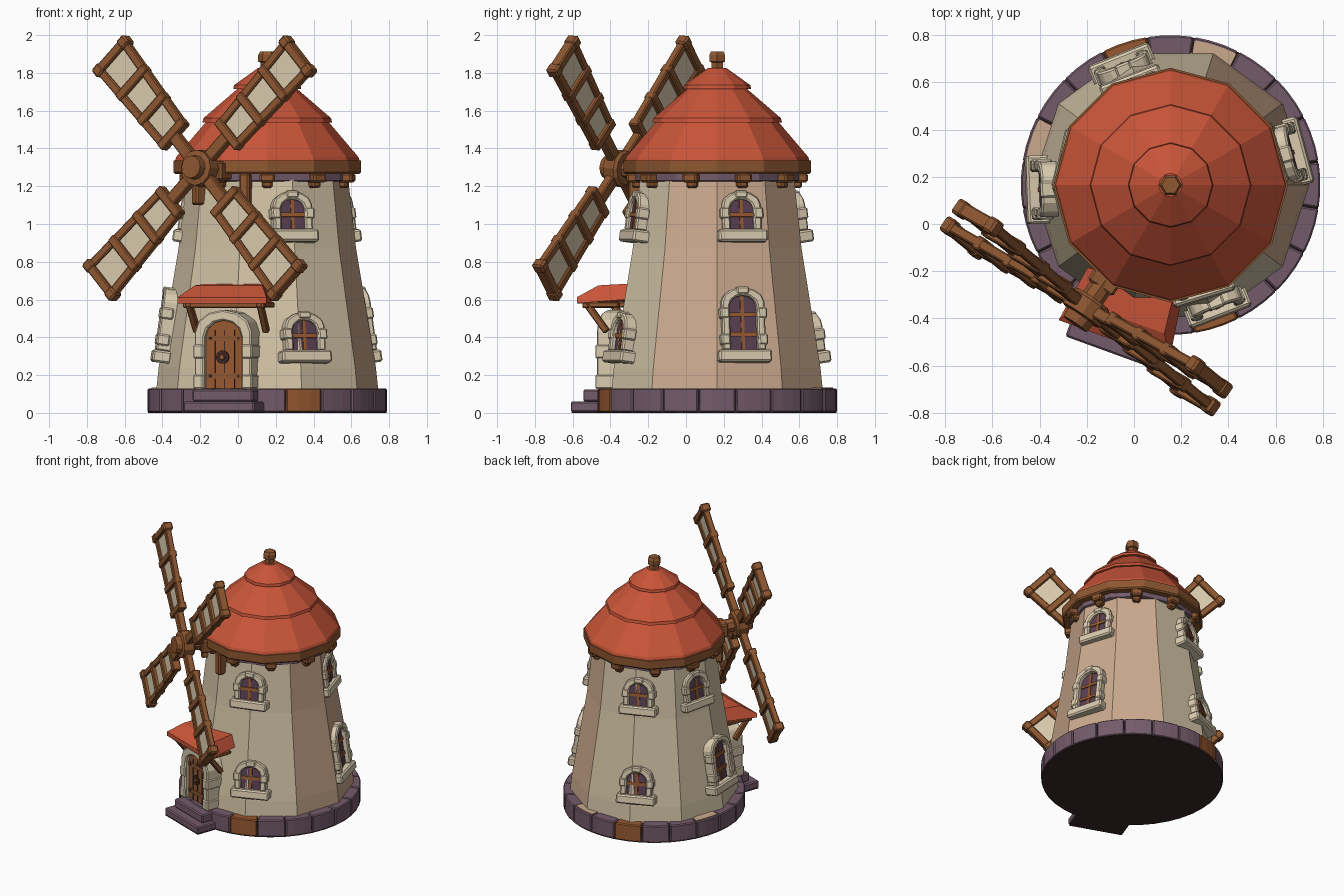
import bpy, bmesh
from math import sin, cos, pi, radians
from mathutils import Matrix, Vector

if "Cube" in bpy.data.objects:
    bpy.data.objects.remove(bpy.data.objects["Cube"])


def material(name, r, g, b):
    m = bpy.data.materials.new(name)
    m.use_nodes = True
    m.diffuse_color = (r, g, b, 1)
    node = m.node_tree.nodes["Principled BSDF"]
    node.inputs["Base Color"].default_value = (r, g, b, 1)
    node.inputs["Roughness"].default_value = 0.9
    return m


RED = material("roof red", 0.58, 0.09, 0.04)
WOOD = material("brown wood", 0.27, 0.095, 0.03)
DOOR = material("orange wood", 0.31, 0.10, 0.03)
WALL = material("cream plaster", 0.65, 0.55, 0.38)
TAN = material("tan plaster", 0.60, 0.40, 0.27)
TRIM = material("pale stone", 0.70, 0.60, 0.43)
STONE = material("purple stone", 0.175, 0.105, 0.145)
GLASS = material("dark purple glass", 0.10, 0.05, 0.085)
IRON = material("dark iron", 0.045, 0.02, 0.02)

CENTRE = Matrix.Translation((0.155, 0.165, 0))
UPRIGHT = Matrix.Rotation(pi / 2, 4, "X")


def place(angle, r=0, z=0, lean=0):
    """Local frame on the tower: y points outward, x runs along the wall."""
    return (CENTRE @ Matrix.Rotation(radians(angle - 90), 4, "Z")
            @ Matrix.Translation((0, r, z)) @ Matrix.Rotation(radians(lean), 4, "X"))


def finish(name, bm, mats, M, bevel=0):
    bmesh.ops.recalc_face_normals(bm, faces=bm.faces)
    me = bpy.data.meshes.new(name)
    bm.to_mesh(me)
    bm.free()
    for m in mats:
        me.materials.append(m)
    ob = bpy.data.objects.new(name, me)
    ob.matrix_world = M
    bpy.context.collection.objects.link(ob)
    if bevel:
        mod = ob.modifiers.new("soft edges", "BEVEL")
        mod.width = bevel
        mod.segments = 1


def box(name, mat, size, loc, M, bevel=0.006):
    bm = bmesh.new()
    bmesh.ops.create_cube(bm, size=1, matrix=Matrix.Translation(loc) @ Matrix.Diagonal((*size, 1)))
    finish(name, bm, [mat], M, bevel)


def beam(name, mat, p, q, w, d, M):
    p, q = Vector(p), Vector(q)
    turn = (q - p).to_track_quat("Z", "Y").to_matrix().to_4x4()
    at = Matrix.Translation((p + q) / 2) @ turn
    box(name, mat, (w, d, (q - p).length), (0, 0, 0), M @ at)


def prism(name, mat, pts, z0, z1, M, bevel=0):
    bm = bmesh.new()
    low = [bm.verts.new((x, y, z0)) for x, y in pts]
    high = [bm.verts.new((x, y, z1)) for x, y in pts]
    bm.faces.new(low)
    bm.faces.new(high)
    for i in range(len(pts)):
        j = (i + 1) % len(pts)
        bm.faces.new((low[i], low[j], high[j], high[i]))
    finish(name, bm, [mat], M, bevel)


def lathe(name, mats, profile, n, M, rule=None):
    bm = bmesh.new()
    rings = [[bm.verts.new((r * cos(2 * pi * k / n), r * sin(2 * pi * k / n), z))
              for k in range(n)] for r, z in profile]
    for a, b in zip(rings, rings[1:]):
        for k in range(n):
            j = (k + 1) % n
            f = bm.faces.new((a[k], a[j], b[j], b[k]))
            f.material_index = rule(k) if rule else 0
    bm.faces.new(rings[0])
    bm.faces.new(rings[-1])
    finish(name, bm, mats, M)


def arch(w, h, rise):
    """Arched outline from bottom left over the top to bottom right."""
    top = [(-w * cos(pi * i / 6), h - rise + rise * sin(pi * i / 6)) for i in range(7)]
    return [(-w, 0)] + top + [(w, 0)]


def arch_frame(name, w, h, rise, t, back, front, M):
    pts = arch(w + t, h + t, rise + t * 0.5) + arch(w, h, rise)[::-1]
    prism(name, TRIM, pts, -front, back, M @ UPRIGHT, 0.008)


# Foundation: dark underside and ring of stones, a few with pale worn tops
lathe("floor", [IRON], [(0.632, 0), (0.632, 0.004), (0.6, 0.1)], 40, CENTRE)
for k in range(20):
    arc = [radians(a) for a in (-8.8, -3, 3, 8.8)]
    pts = [(0.635 * sin(a), 0.635 * cos(a)) for a in arc]
    pts += [(0.5 * sin(a), 0.5 * cos(a)) for a in arc[::-1]]
    M = place(-72 + 18 * k)
    prism("foundation_stone", DOOR if k in (0, 10) else STONE, pts, 0.003, 0.13, M, 0.007)
    if k in (8, 13):
        prism("worn_stone_top", TAN, [(x * 0.97, y * 0.98) for x, y in pts], 0.128, 0.134, M)

# Tower wall, with the plaster tone chosen by direction
WALL_PROFILE = [(0.59, 0.1), (0.575, 0.24), (0.47, 0.87), (0.425, 1.27)]
lathe("tower_wall", [WALL, TAN], WALL_PROFILE, 10, CENTRE, lambda k: int(k in (9, 0, 1)))
lathe("wall_collar", [STONE], [(0.43, 1.225), (0.443, 1.23), (0.443, 1.27)], 12, CENTRE)


def wall_distance(angle, z):
    """Distance from the tower axis to the ten-sided wall."""
    for (r0, z0), (r1, z1) in zip(WALL_PROFILE, WALL_PROFILE[1:]):
        if z <= z1:
            break
    r = r0 + (r1 - r0) * (z - z0) / (z1 - z0)
    return r * cos(pi / 10) / cos(radians(angle % 36 - 18))


# Main roof: wooden brim and three overlapping tiers
lathe("roof_brim", [WOOD], [(0.38, 1.265), (0.488, 1.265), (0.497, 1.275), (0.497, 1.335), (0.4, 1.34)], 12, CENTRE)
lathe("roof_lower_tier", [RED], [(0.4, 1.325), (0.492, 1.325), (0.482, 1.355), (0.312, 1.555)], 12, CENTRE)
lathe("roof_middle_tier", [RED], [(0.29, 1.538), (0.343, 1.538), (0.338, 1.56), (0.135, 1.735)], 12, CENTRE)
lathe("roof_top_tier", [RED], [(0.12, 1.715), (0.18, 1.715), (0.176, 1.735), (0.05, 1.825)], 12, CENTRE)
lathe("finial", [WOOD], [(0.035, 1.79), (0.035, 1.855), (0.048, 1.86), (0.048, 1.895), (0.038, 1.912)], 6, CENTRE)
for k in range(10):
    M = place(36 * k + 18)
    box("roof_corbel", WOOD, (0.08, 0.09, 0.05), (0, 0.435, 1.245), M, 0.01)
    box("roof_corbel_foot", WOOD, (0.055, 0.06, 0.04), (0, 0.42, 1.21), M, 0.01)


# Windows: arched stone frame, sill, glass and wooden bars
def window(angle, z, w, h, depth, big=False):
    M = place(angle, wall_distance(angle, z + h / 2), z + h / 2, 8) @ Matrix.Translation((0, 0, -h / 2))
    arch_frame("window_frame", w, h, w * 0.75, 0.042, 0.06, depth, M)
    prism("window_glass", GLASS, arch(w, h, w * 0.75), -0.006, 0.03, M @ UPRIGHT)
    box("window_sill", TRIM, (w * 2 + 0.14, 0.1, 0.065), (0, depth - 0.035, -0.03), M, 0.01)
    box("window_mullion", DOOR, (0.018, 0.02, h), (0, 0.002, h / 2), M, 0)
    for f in ((0.3, 0.66) if big else (0.5,)):
        box("window_bar", DOOR, (w * 2, 0.02, 0.022), (0, 0.004, h * f), M, 0)
    box("window_keystone", TRIM, (0.07, 0.07, 0.04), (0, depth - 0.03, h + 0.025), M, 0.008)
    for s in (-1, 1):
        for f in ((0.2, 0.68) if big else (0.55,)):
            box("frame_block", TRIM, (0.05, 0.07, 0.06), (s * (w + 0.028), depth - 0.03, h * f), M, 0.008)


for angle in (-73, 17, 111, 167):
    window(angle, 0.965, 0.065, 0.165, 0.025)
for angle in (-69, 112):
    window(angle, 0.325, 0.07, 0.165, 0.03)
for angle in (15, 182):
    window(angle, 0.325, 0.075, 0.295, 0.042, True)

# Entrance: steps, arched door and its stone surround
E = place(-110)
box("step_underside", IRON, (0.39, 0.29, 0.006), (0, 0.605, 0.003), E, 0)
box("lower_step", STONE, (0.40, 0.3, 0.056), (0, 0.605, 0.032), E, 0.008)
box("upper_step", STONE, (0.34, 0.22, 0.065), (0, 0.585, 0.092), E, 0.008)
D = place(-110, 0.595, 0.125) @ Matrix.Translation((0.022, 0, 0))
arch_frame("door_surround", 0.105, 0.365, 0.09, 0.055, 0.16, 0.035, D)
prism("door", DOOR, arch(0.105, 0.365, 0.09), -0.004, 0.1, D @ UPRIGHT)
for x in (-0.055, 0, 0.055):
    box("door_gap", IRON, (0.005, 0.004, 0.31), (x, 0.005, 0.16), D, 0)
for z in (0.07, 0.27):
    box("door_band", WOOD, (0.20, 0.008, 0.03), (0, 0.007, z), D, 0)
    for x in (-0.08, 0.08):
        box("door_rivet", IRON, (0.014, 0.008, 0.014), (x, 0.009, z), D, 0)
lathe("door_knocker_plate", [IRON], [(0.036, -0.014), (0.036, 0)], 10,
      D @ Matrix.Translation((0.01, 0, 0.17)) @ UPRIGHT)
lathe("door_knocker_boss", [WOOD], [(0.014, -0.024), (0.018, -0.01)], 8,
      D @ Matrix.Translation((0.01, 0, 0.17)) @ UPRIGHT)
for s in (-1, 1):
    for z in (0.04, 0.2):
        box("surround_block", TRIM, (0.06, 0.16, 0.075), (s * 0.136, -0.038, z), D, 0.008)

# Porch canopy: hipped slab on struts
bm = bmesh.new()
spans = [(0.25, 0.70, 0.58), (0.25, 0.70, 0.612), (0.19, 0.60, 0.675), (0.17, 0.42, 0.685)]
rows = [[bm.verts.new((s * x, y, z)) for s in (-1, 1)] for x, y, z in spans]
back = [bm.verts.new((s * 0.21, 0.44, 0.6)) for s in (-1, 1)]
for a, b in zip(rows, rows[1:] + [back]):
    bm.faces.new((a[0], a[1], b[1], b[0]))
bm.faces.new((rows[0][0], rows[0][1], back[1], back[0]))
for i in (0, 1):
    bm.faces.new([r[i] for r in rows] + [back[i]])
finish("porch_canopy", bm, [RED], E)
box("porch_beam", WOOD, (0.46, 0.035, 0.03), (0, 0.66, 0.57), E)
for s in (-1, 1):
    beam("porch_strut", WOOD, (s * 0.2, 0.66, 0.575), (s * 0.195, 0.55, 0.43), 0.035, 0.035, E)
    beam("porch_rafter", WOOD, (s * 0.2, 0.68, 0.572), (s * 0.2, 0.48, 0.572), 0.035, 0.03, E)

# Axle, its housing with two wall brackets, and the hub
H = place(-124.5, 0.63, 1.295, 5)
box("axle_housing", WOOD, (0.13, 0.2, 0.1), (0, 0.43, 1.28), place(-124.5), 0.01)
for angle in (-105, -144):
    box("housing_bracket", WOOD, (0.055, 0.09, 0.17), (0, 0.435, 1.185), place(angle), 0.01)
lathe("axle", [WOOD], [(0.05, -0.02), (0.05, 0.36)], 8, H @ UPRIGHT)
lathe("hub", [WOOD], [(0.06, -0.085), (0.065, -0.045), (0.095, -0.04), (0.1, 0.03), (0.085, 0.045)],
      12, H @ UPRIGHT)

# Four sails: spar, tapering ladder frame and cloth panels
RUNGS = (0.255, 0.445, 0.64, 0.84)


def half_width(r):
    return 0.066 + 0.045 * r


for k in range(4):
    M = H @ Matrix.Rotation(radians(45 + 90 * k), 4, "Y")
    beam("sail_spar", WOOD, (0, 0, 0.04), (0, 0, 0.27), 0.065, 0.05, M)
    for s in (-1, 1):
        beam("sail_rail", WOOD, (s * half_width(0.24), 0, 0.24), (s * half_width(0.85), 0, 0.85), 0.042, 0.045, M)
        box("sail_tip_cap", WOOD, (0.06, 0.07, 0.06), (s * 0.106, 0, 0.84), M, 0.01)
    for r in RUNGS:
        box("sail_rung", WOOD, (half_width(r) * 2 + 0.045, 0.06, 0.048), (0, 0, r), M)
    for a, b in zip(RUNGS, RUNGS[1:]):
        box("sail_cloth", TRIM, (half_width(a) * 2, 0.014, b - a), (0, 0, (a + b) / 2), M, 0)
